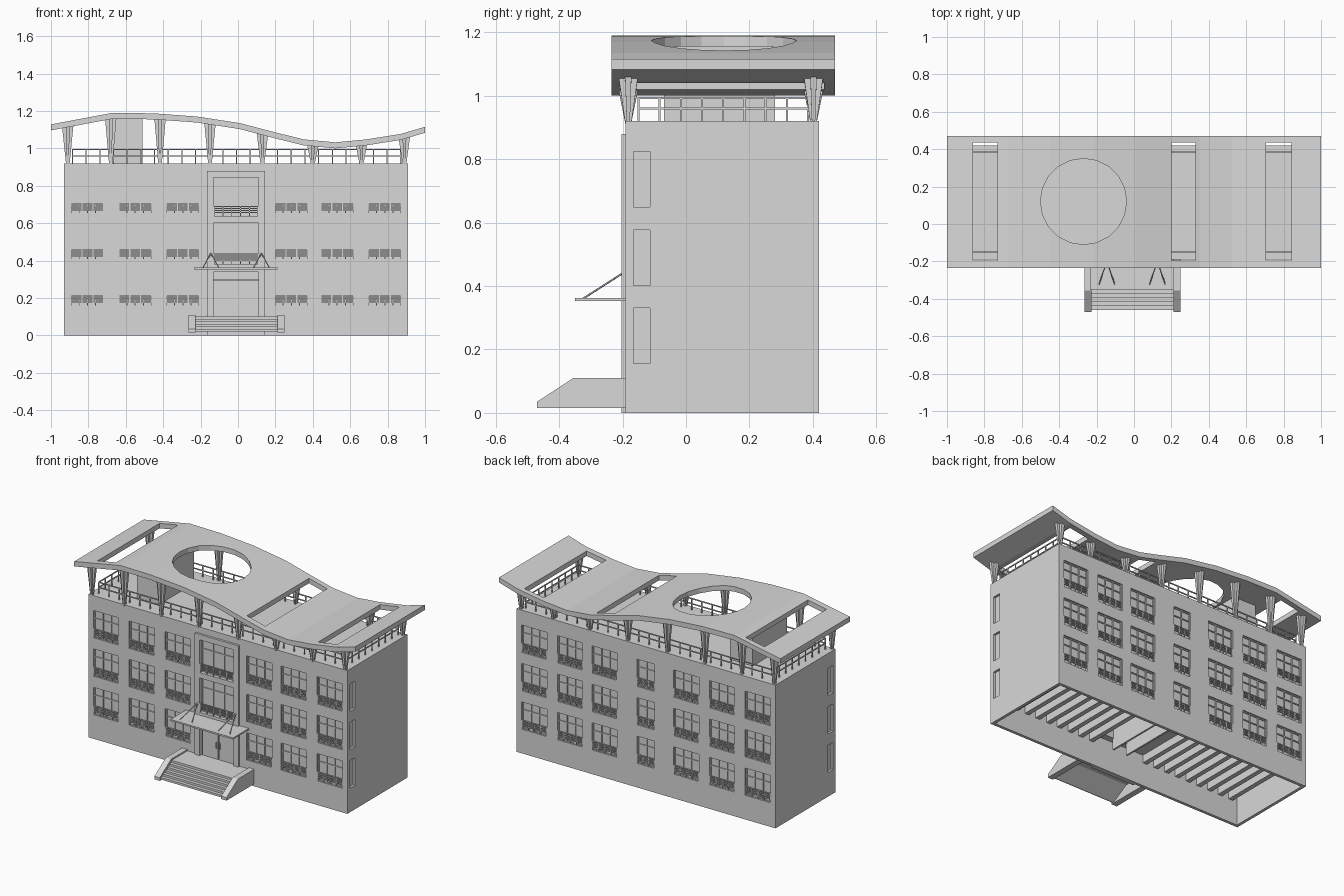
import bpy, bmesh
from mathutils import Vector

if "Cube" in bpy.data.objects:
    bpy.data.objects.remove(bpy.data.objects["Cube"])

grey = bpy.data.materials.new("pale_grey")
grey.use_nodes = True
grey.diffuse_color = (0.69, 0.69, 0.69, 1)
grey.node_tree.nodes["Principled BSDF"].inputs["Base Color"].default_value = (0.69, 0.69, 0.69, 1)

LEFT, RIGHT, FRONT, BACK, TOP = 0.91, -0.93, -0.19, 0.42, 0.92
RECESS = .014


def finish(name, bm):
    bmesh.ops.recalc_face_normals(bm, faces=bm.faces)
    mesh = bpy.data.meshes.new(name)
    bm.to_mesh(mesh)
    bm.free()
    mesh.materials.append(grey)
    ob = bpy.data.objects.new(name, mesh)
    bpy.context.collection.objects.link(ob)
    return ob


def add_box(bm, x0, x1, y0, y1, z0, z1):
    vs = bmesh.ops.create_cube(bm, size=1)["verts"]
    for v in vs:
        v.co = Vector((x0 + (v.co.x + .5) * (x1 - x0), y0 + (v.co.y + .5) * (y1 - y0),
                       z0 + (v.co.z + .5) * (z1 - z0)))


def boxes(name, items):
    bm = bmesh.new()
    for b in items:
        add_box(bm, *b)
    return finish(name, bm)


def prism(name, profile, axis, a, b):
    """Extrude a closed profile along x or y from a to b."""
    bm = bmesh.new()
    face = bm.faces.new([bm.verts.new((a, p, z) if axis == "x" else (p, a, z)) for p, z in profile])
    new = bmesh.ops.extrude_face_region(bm, geom=[face])["geom"]
    shift = (b - a, 0, 0) if axis == "x" else (0, b - a, 0)
    bmesh.ops.translate(bm, vec=shift, verts=[g for g in new if isinstance(g, bmesh.types.BMVert)])
    return finish(name, bm)


def cut(ob, *cutters):
    for c in cutters:
        m = ob.modifiers.new("cut", "BOOLEAN")
        m.operation, m.solver, m.object = "DIFFERENCE", "EXACT", c
    deps = bpy.context.evaluated_depsgraph_get()
    mesh = bpy.data.meshes.new_from_object(ob.evaluated_get(deps))
    ob.modifiers.clear()
    ob.data = mesh


def on_wall(side, u0, u1, d0, d1, z0, z1):
    """Box on a wall: u runs along it, d points out of it."""
    if side == "front":
        return (u0, u1, FRONT - d1, FRONT - d0, z0, z1)
    if side == "back":
        return (u0, u1, BACK + d0, BACK + d1, z0, z1)
    if side == "left":
        return (LEFT + d0, LEFT + d1, u0, u1, z0, z1)
    return (RIGHT - d1, RIGHT - d0, u0, u1, z0, z1)


# Window layout
openings, frames, grilles = [], [], []


def window(side, u0, u1, z0, z1, mullions=2, out=0.0):
    openings.append(on_wall(side, u0, u1, -RECESS, .06, z0, z1))
    if not mullions:
        return
    t = .006
    bar = lambda a, b, c, d: frames.append(on_wall(side, a, b, -RECESS - .001, -RECESS + .006, c, d))
    mid = z0 + (z1 - z0) * .68
    for z in (z0, mid, z1 - t):
        bar(u0, u1, z, z + t)
    for i in range(mullions + 2):
        u = u0 + (u1 - u0 - t) * i / (mullions + 1)
        bar(u, u + t, z0, z1)
    for i in range(4):
        z = z0 + .019 + i * .011
        grilles.append(on_wall(side, u0, u1, out - .006, out - .001, z, z + .006))
    n = round((u1 - u0) / .045)
    for i in range(n + 1):
        u = u0 + (u1 - u0 - .005) * i / n
        grilles.append(on_wall(side, u, u + .005, out - .006, out - .001, z0, z0 + .058))


columns = [-.805, -.55, -.295, .285, .53, .785]
for floor in range(3):
    z0 = .155 + floor * .247
    z1 = z0 + .175
    for c in columns:
        for side in ("front", "back"):
            window(side, c - .09, c + .09, z0, z1)
    window("back", -.07, .055, z0, z1, mullions=1)
    for side in ("left", "right"):
        window(side, -.165, -.113, z0, z1, mullions=0)

# Stairwell bay windows and door opening
window("front", -.13, .11, .635, .845, out=.014)
window("front", -.13, .11, .38, .60, out=.014)
openings.append(on_wall("front", -.13, .11, -RECESS, .06, .10, .34))

# Body, bay and hollow underside
body = boxes("building_body", [(RIGHT, LEFT, FRONT, BACK, 0, TOP)])
bay = boxes("stairwell_bay", [on_wall("front", -.165, .145, 0, .014, 0, .88)])
wall_cutter = boxes("wall_cutter", openings)
w = RECESS + .005
under_cutter = boxes("under_cutter", [(RIGHT + w, LEFT - w, FRONT + w, BACK - w, -.1, .20)])
shaft_cutter = boxes("shaft_cutter", [(-.13, .11, -.13, .25, .15, .5)])
cut(body, wall_cutter, under_cutter, shaft_cutter)
cut(bay, wall_cutter)
boxes("window_frames", frames)
boxes("window_grilles", grilles)
boxes("floor_joists", [(x, x + .03, FRONT + .01, BACK - .01, .15, .202)
                       for x in [RIGHT + .05 + i * .08 for i in range(22)] if not -.17 < x < .12])
boxes("shaft_partitions", [(x, x + .012, -.14, .26, .13, .51) for x in (-.07, .03)])

# Double door
boxes("entrance_door", [on_wall("front", a, b, -RECESS - .001, -.006, .10, .285)
                        for a, b in ((-.122, -.013), (-.007, .102))]
      + [on_wall("front", -.13, .11, -RECESS - .001, -.002, .29, .30)])
boxes("door_handles", [on_wall("front", x, x + .005, -.008, .002, .17, .21) for x in (-.025, .0)])

# Entrance steps with sloped side walls
cheek = [(-.47, .015), (-.47, .035), (-.355, .11), (FRONT, .11), (FRONT, .015)]
for side, x in (("right", -.265), ("left", .21)):
    prism("step_wall_" + side, cheek, "x", x, x + .038)
steps = [(-.45, .02)]
for i in range(6):
    y = -.46 + i * .022
    steps += [(y, .02 + i * .0135), (y, .0335 + i * .0135)]
steps += [(FRONT, .101), (FRONT, .085), (-.34, .085)]
prism("entrance_steps", steps, "x", -.228, .211)

# Canopy and tie rods
boxes("entrance_canopy", [(-.235, .21, -.35, FRONT, .352, .362)])


def rod(bm, a, b, r, sides=6):
    a, b = Vector(a), Vector(b)
    d = b - a
    vs = bmesh.ops.create_cone(bm, cap_ends=True, segments=sides, radius1=r, radius2=r,
                               depth=d.length)["verts"]
    bmesh.ops.rotate(bm, verts=vs, cent=(0, 0, 0), matrix=Vector((0, 0, 1)).rotation_difference(d).to_matrix())
    bmesh.ops.translate(bm, verts=vs, vec=(a + b) / 2)


bm = bmesh.new()
for x in (-.145, .125):
    for dx in (-.043, .043):
        rod(bm, (x + dx, -.325, .36), (x, -.2, .44), .003)
finish("canopy_rods", bm)

# Wavy roof with openings
wave = [(-1, 1.128), (-.83, 1.16), (-.67, 1.19), (-.45, 1.187), (-.22, 1.17), (.01, 1.135), (.2, 1.085),
        (.35, 1.048), (.52, 1.032), (.68, 1.047), (.87, 1.077), (1, 1.115)]
roof = prism("wave_roof", wave + [(x, z - .032) for x, z in reversed(wave)], "y", -.235, .47)
bm = bmesh.new()
for x0, x1 in ((-.862, -.73), (.2, .33), (.705, .843)):
    add_box(bm, x0, x1, -.195, .435, .95, 1.3)
rod(bm, (-.27, .12, .95), (-.27, .12, 1.3), .23, 20)
roof_cutter = finish("roof_cutter", bm)
cut(roof, roof_cutter)


def roof_under(x):
    for (x0, z0), (x1, z1) in zip(wave, wave[1:]):
        if x0 <= x <= x1:
            return z0 + (z1 - z0) * (x - x0) / (x1 - x0) - .028


# Tapered roof supports made of two crossed fins
bm = bmesh.new()
for x in (-.91, -.68, -.417, -.15, .13, .40, .66, .89):
    for y in (-.182, .402):
        for along_x in (True, False):
            for v in bmesh.ops.create_cube(bm, size=1)["verts"]:
                up = v.co.z > 0
                wide, thin = (.06, .02) if up else (.018, .01)
                wx, wy = (wide, thin) if along_x else (thin, wide)
                px = x + v.co.x * wx
                v.co = (px, y + v.co.y * wy, roof_under(px) if up else TOP - .01)
finish("roof_supports", bm)

# Roof terrace railing
x0, x1, y0, y1, r = -.885, .87, -.15, .385, .003
rails = []
for z in (.957, .99):
    rails += [(x0, x1, y - r, y + r, z, z + .006) for y in (y0, y1)]
    rails += [(x - r, x + r, y0, y1, z, z + .006) for x in (x0, x1)]
for i in range(25):
    x = x0 + (x1 - x0) * i / 24
    rails += [(x - r, x + r, y - r, y + r, TOP, .992) for y in (y0, y1)]
for i in range(1, 8):
    y = y0 + (y1 - y0) * i / 8
    rails += [(x - r, x + r, y - r, y + r, TOP, .992) for x in (x0, x1)]
boxes("terrace_railing", rails)

# Stair head below the roof
boxes("stair_head", [(-.67, -.51, -.07, .28, TOP - .01, 1.165)])

for c in (wall_cutter, under_cutter, shaft_cutter, roof_cutter):
    bpy.data.objects.remove(c)
